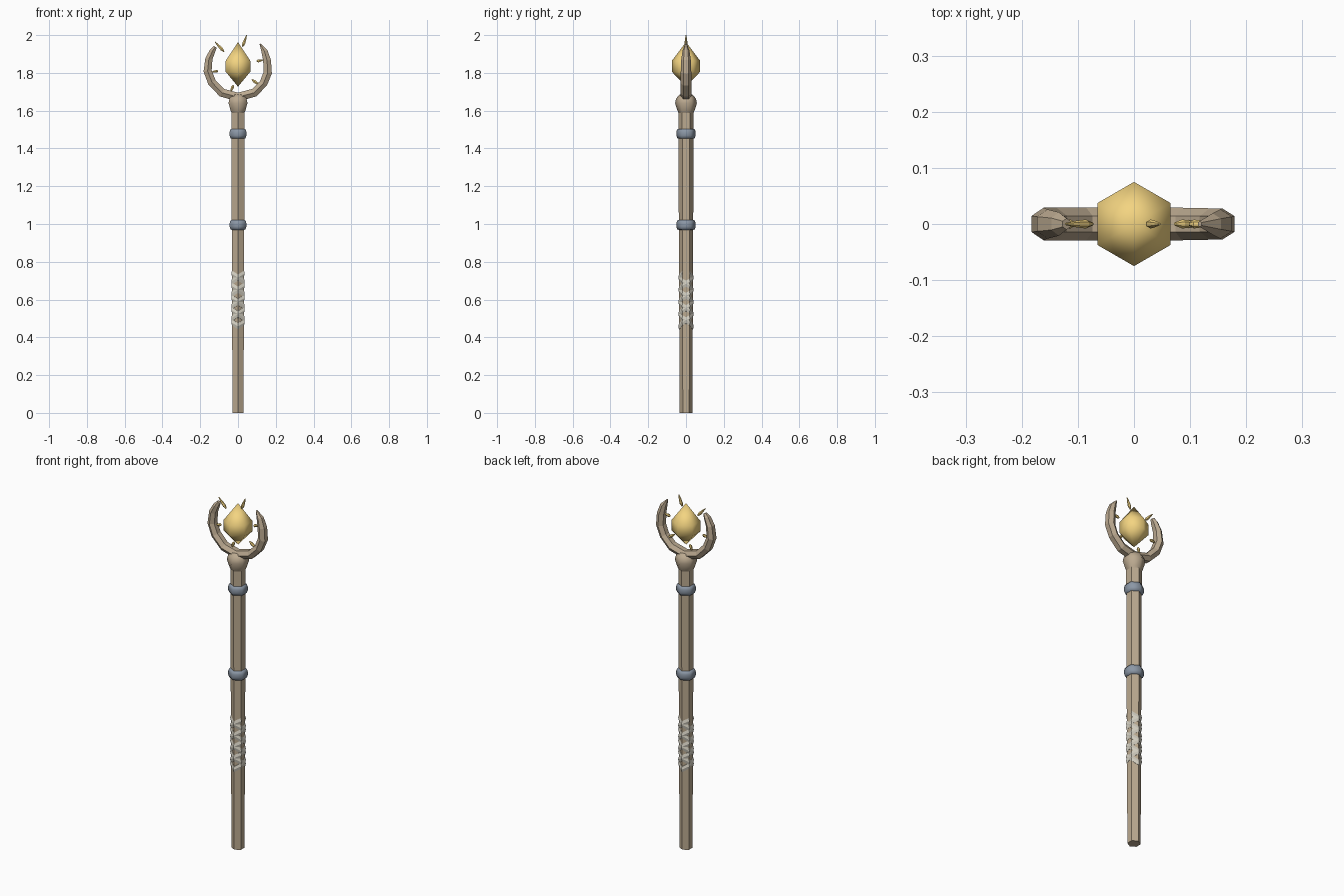
import bpy, bmesh, math
from mathutils import Vector

if "Cube" in bpy.data.objects:
    bpy.data.objects.remove(bpy.data.objects["Cube"])


def material(name, rgb):
    m = bpy.data.materials.new(name)
    m.diffuse_color = (*rgb, 1)
    m.use_nodes = True
    m.node_tree.nodes["Principled BSDF"].inputs["Base Color"].default_value = m.diffuse_color
    return m


WOOD = material("wood", (0.50, 0.40, 0.28))
METAL = material("metal", (0.26, 0.31, 0.38))
WRAP = material("wrap", (0.66, 0.63, 0.54))
GOLD = material("gold", (0.90, 0.66, 0.22))


def loft(name, rings, mat, smooth=None):
    """Skin a list of equal-sized rings of points and cap both ends."""
    bm = bmesh.new()
    vs = [[bm.verts.new(p) for p in ring] for ring in rings]
    n = len(vs[0])
    for a, b in zip(vs, vs[1:]):
        for i in range(n):
            j = (i + 1) % n
            bm.faces.new((a[i], a[j], b[j], b[i]))
    bm.faces.new(vs[0][::-1])
    bm.faces.new(vs[-1])
    bmesh.ops.remove_doubles(bm, verts=bm.verts, dist=1e-5)
    bmesh.ops.recalc_face_normals(bm, faces=bm.faces)
    me = bpy.data.meshes.new(name)
    bm.to_mesh(me)
    bm.free()
    me.materials.append(mat)
    ob = bpy.data.objects.new(name, me)
    bpy.context.collection.objects.link(ob)
    if smooth:
        bpy.ops.object.select_all(action='DESELECT')
        ob.select_set(True)
        bpy.context.view_layer.objects.active = ob
        bpy.ops.object.shade_smooth_by_angle(angle=math.radians(smooth))
    return ob


def turned(name, profile, mat, smooth=None, sides=6):
    """Upright prism from (radius, z) pairs with a corner facing the front."""
    angles = [math.pi / 2 + math.tau * i / sides for i in range(sides)]
    return loft(name, [[(r * math.cos(a), r * math.sin(a), z) for a in angles]
                       for r, z in profile], mat, smooth)


def tube(name, path, sizes, mat, sides=6):
    """Sweep in the xz plane; sizes are (in-plane, depth) half widths."""
    pts = [Vector((x, 0, z)) for x, z in path]
    rings = []
    for i, p in enumerate(pts):
        t = (pts[min(i + 1, len(pts) - 1)] - pts[max(i - 1, 0)]).normalized()
        side = Vector((-t.z, 0, t.x))
        w, d = sizes[i]
        rings.append([p + side * w * math.cos(a) + Vector((0, d * math.sin(a), 0))
                      for a in (math.pi / 2 + math.tau * k / sides for k in range(sides))])
    return loft(name, rings, mat)


# Shaft and the knob under the crescent
turned("shaft", [(0.034, 0), (0.035, 0.3), (0.037, 0.75), (0.039, 1.2), (0.040, 1.6)], WOOD)
turned("knob", [(0.036, 1.58), (0.045, 1.60), (0.058, 1.64), (0.052, 1.665), (0.034, 1.685)],
       WOOD, 60)

# Metal bands
for name, z in (("lower_band", 0.995), ("upper_band", 1.478)):
    turned(name, [(0.036, z - 0.026), (0.046, z - 0.024), (0.051, z - 0.01),
                  (0.051, z + 0.01), (0.046, z + 0.024), (0.036, z + 0.026)], METAL, 61)

# Criss-cross grip wrapping
for direction in (1, -1):
    for strand in range(2):
        rings = []
        steps = 13
        for i in range(steps + 1):
            a = math.pi / 2 + strand * math.pi + direction * i * math.pi / 3
            z = 0.458 + 0.28 * i / steps
            out = Vector((math.cos(a), math.sin(a), 0))
            rings.append([out * r + Vector((0, 0, z + dz)) for r, dz in
                          ((0.031, -0.016), (0.037, -0.016), (0.041, 0),
                           (0.037, 0.016), (0.031, 0.016))])
        loft("grip_wrap", rings, WRAP)

# Crescent
path = [(-0.120, 1.938), (-0.134, 1.918), (-0.154, 1.875), (-0.161, 1.81), (-0.138, 1.75),
        (-0.085, 1.695), (0, 1.672), (0.085, 1.695), (0.135, 1.745), (0.157, 1.80),
        (0.154, 1.865), (0.140, 1.915), (0.117, 1.953)]
sizes = [(0.010, 0.010), (0.017, 0.021), (0.022, 0.026), (0.025, 0.029), (0.026, 0.029),
         (0.026, 0.029), (0.027, 0.029), (0.026, 0.029), (0.025, 0.028), (0.026, 0.028),
         (0.024, 0.026), (0.019, 0.019), (0.004, 0.005)]
tube("crescent", path, sizes, WOOD)

# Floating gem
turned("gem", [(0, 1.727), (0.075, 1.806), (0.075, 1.864), (0, 1.963)], GOLD, 61)

# Shards radiating around the gem: inner end to outer end
for x0, z0, x1, z1 in ((-0.074, 1.912, -0.122, 1.965), (0.024, 1.938, 0.046, 2.0),
                       (0.098, 1.862, 0.135, 1.868), (-0.105, 1.81, -0.138, 1.805),
                       (-0.025, 1.735, -0.038, 1.70), (0.073, 1.765, 0.125, 1.728)):
    a, b = Vector((x0, z0)), Vector((x1, z1))
    tube("shard", [a.lerp(b, t) for t in (0, 0.25, 0.6, 1)],
         [(0.003, 0.003), (0.009, 0.008), (0.007, 0.006), (0.002, 0.002)], GOLD)
